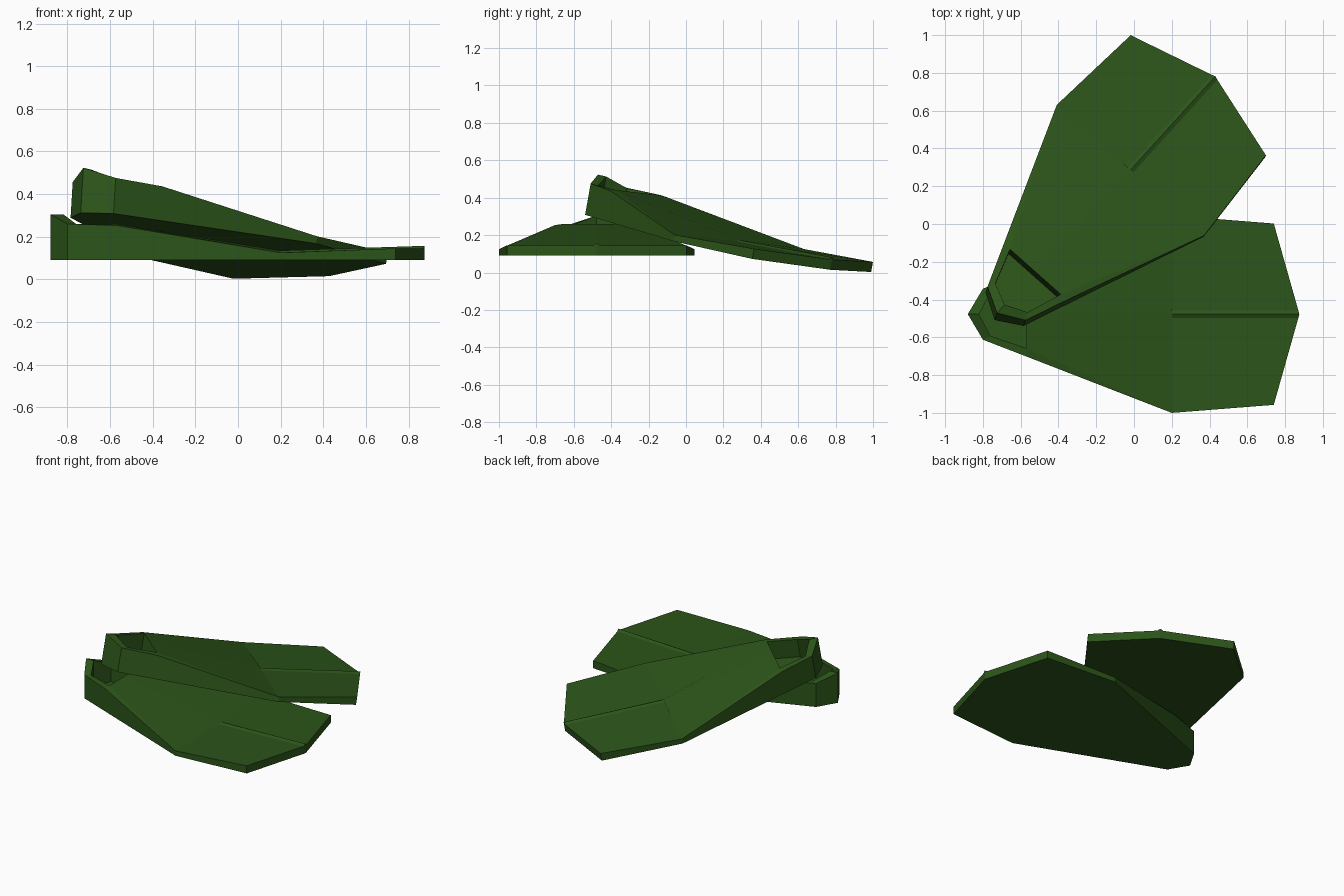
import bpy
import bmesh
from mathutils import Matrix, Vector

if "Cube" in bpy.data.objects:
    bpy.data.objects.remove(bpy.data.objects["Cube"])

rubber = bpy.data.materials.new("green_rubber")
rubber.diffuse_color = (0.025, 0.09, 0.010, 1)
rubber.use_nodes = True
rubber.node_tree.nodes["Principled BSDF"].inputs["Base Color"].default_value = rubber.diffuse_color

# Half of one swim fin: heel at -x, blade tip at +x, sole on z = 0
OUTER = [(-.88, 0, .215), (-.80, .135, .17), (-.57, .224, .163),
         (.20, .5225, .035), (.74, .48, .055), (.870, .02, .055), (.875, 0, .067)]
INNER = [(-.82, 0, .215), (-.76, .115, .17), (-.57, .18, .17), (-.57, 0, .17)]
RIB = [(.20, .02, .036), (.20, 0, .045)]
FLOOR_Z = .035


def build_fin(name, matrix):
    bm = bmesh.new()

    def half(side):
        def ring(points, z=None):
            return [bm.verts.new((x, y * side, h if z is None else z)) for x, y, h in points]

        def face(*verts):
            bm.faces.new(verts)

        out, sole = ring(OUTER), ring(OUTER, 0)
        rim, floor = ring(INNER), ring(INNER, FLOOR_Z)
        rib, mid = ring(RIB)
        # outer walls and flat sole
        for i in range(len(out) - 1):
            face(sole[i], sole[i + 1], out[i + 1], out[i])
        face(*sole)
        # foot pocket: rim, inside walls, floor
        for i in range(2):
            face(out[i], out[i + 1], rim[i + 1], rim[i])
        for i in range(3):
            face(rim[i], rim[i + 1], floor[i + 1], floor[i])
        face(*floor)
        # sloping instep, blade and centre rib
        face(rim[2], out[2], out[3])
        face(rim[3], rim[2], out[3], rib, mid)
        face(rib, out[3], out[4], out[5])
        face(mid, rib, out[5], out[6])

    half(1)
    half(-1)
    bmesh.ops.remove_doubles(bm, verts=bm.verts, dist=1e-4)
    bmesh.ops.recalc_face_normals(bm, faces=bm.faces)
    mesh = bpy.data.meshes.new(name)
    bm.to_mesh(mesh)
    bm.free()
    mesh.materials.append(rubber)
    ob = bpy.data.objects.new(name, mesh)
    bpy.context.collection.objects.link(ob)
    ob.matrix_world = matrix


# Lower fin lies flat
build_fin("lower_fin", Matrix.Translation((0, -.4775, .09)))

# Upper fin is turned and leans on the lower heel
across = Vector((-.715, .635, -.07)).normalized()
forward = Vector((.655, .735, -.170))
forward = (forward - across * forward.dot(across)).normalized()
up = forward.cross(across)
rot = Matrix((forward, across, up)).transposed()
tip = Vector((.43, .78, .069))
move = tip - rot @ Vector((.875, 0, .055))
build_fin("upper_fin", Matrix.Translation(move) @ rot.to_4x4())
